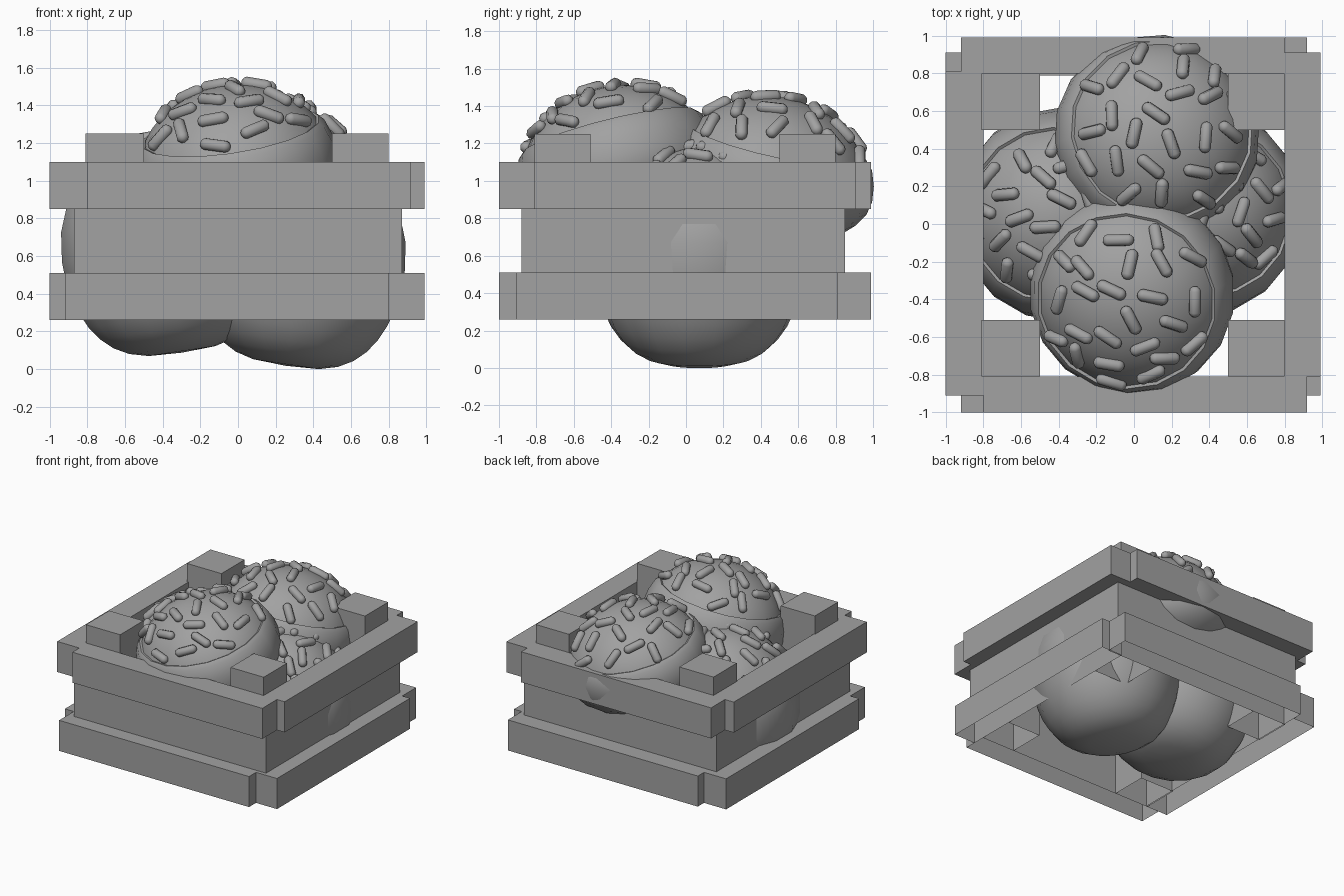
import bpy, bmesh, math, random
from mathutils import Matrix, Vector

old = bpy.data.objects.get("Cube")
if old:
    bpy.data.objects.remove(old)

grey = bpy.data.materials.new("plain_grey")
grey.use_nodes = True
colour = (0.36, 0.36, 0.36, 1)
grey.diffuse_color = colour
grey.node_tree.nodes["Principled BSDF"].inputs["Base Color"].default_value = colour


def finish(bm, name, smooth=False):
    mesh = bpy.data.meshes.new(name)
    bm.to_mesh(mesh)
    bm.free()
    mesh.materials.append(grey)
    obj = bpy.data.objects.new(name, mesh)
    bpy.context.collection.objects.link(obj)
    if smooth:
        bpy.ops.object.select_all(action='DESELECT')
        obj.select_set(True)
        bpy.context.view_layer.objects.active = obj
        bpy.ops.object.shade_smooth_by_angle(angle=math.radians(50))


# Timber block, optionally without its underside
def box(name, x, y, z, open_base=False):
    bm = bmesh.new()
    size = [b - a for a, b in (x, y, z)]
    mid = [(a + b) / 2 for a, b in (x, y, z)]
    bmesh.ops.create_cube(bm, size=1, matrix=Matrix.Translation(mid) @ Matrix.Diagonal((*size, 1)))
    if open_base:
        bm.normal_update()
        base = [f for f in bm.faces if f.normal.z < -0.9]
        bmesh.ops.delete(bm, geom=base, context='FACES_ONLY')
    finish(bm, name)


# Overlapping board rings, lapped in opposite directions
def lapped_ring(level, z, lap, open_base):
    def span(a, b, direction):
        return (a, b) if direction > 0 else (-b, -a)
    box(level + "_front_board", span(-0.8, 0.92, lap), (-1, -0.81), z, open_base)
    box(level + "_back_board", span(-0.8, 0.92, -lap), (0.8, 0.99), z, open_base)
    box(level + "_left_board", (0.8, 0.99), span(-0.81, 0.91, lap), z, open_base)
    box(level + "_right_board", (-1, -0.8), span(-0.81, 0.91, -lap), z, open_base)


lapped_ring("upper", (0.85, 1.1), 1, False)
lapped_ring("lower", (0.26, 0.51), -1, True)

# Recessed middle boards
middle = (0.51, 0.85)
box("middle_front_board", (-0.87, 0.87), (-0.88, -0.81), middle)
box("middle_back_board", (-0.87, 0.87), (0.79, 0.85), middle)
for side, x in (("right", (-0.87, -0.8)), ("left", (0.8, 0.87))):
    box("middle_" + side + "_board", x, (-0.81, 0.79), middle)

# Corner posts
for side, x in (("right", (-0.81, -0.5)), ("left", (0.5, 0.8))):
    for end, y in (("front", (-0.81, -0.51)), ("back", (0.5, 0.8))):
        box(f"{end}_{side}_post", x, y, (0.26, 1.25), True)


def lathe(name, profile, matrix, steps=18):
    bm = bmesh.new()
    verts = [bm.verts.new((r, 0, z)) for r, z in profile]
    edges = [bm.edges.new(pair) for pair in zip(verts, verts[1:])]
    bmesh.ops.spin(bm, geom=verts + edges, axis=(0, 0, 1), cent=(0, 0, 0),
                   angle=math.tau, steps=steps)
    bmesh.ops.remove_doubles(bm, verts=bm.verts, dist=0.0005)
    bm.transform(matrix)
    bmesh.ops.recalc_face_normals(bm, faces=bm.faces)
    finish(bm, name, True)


def add_sprinkle(bm, matrix):
    made = bmesh.ops.create_uvsphere(bm, u_segments=8, v_segments=7, radius=0.034)["verts"]
    for v in made:
        v.co.z += math.copysign(0.05, v.co.z)
    bmesh.ops.transform(bm, matrix=matrix, verts=made)


# Round bun: a thick-lipped shell, a dome and scattered sprinkles
def bun(name, centre, radius, up, down, taper, rim, axis, seed):
    matrix = Matrix.Translation(centre) @ Vector(axis).to_track_quat('Z', 'Y').to_matrix().to_4x4()

    def point(degrees, shrink=1.0):
        a = math.radians(degrees)
        width = max(0, math.cos(a))
        if degrees < 0:
            return (radius * width ** taper, down * math.sin(a))
        return (radius * shrink * width, up * shrink * math.sin(a))

    shell = [point(-90 + i * 10) for i in range(10)] + [point(rim / 2), point(rim)]
    shell += [point(rim + 4, 0.98), point(rim + 4, 0.94), point(rim, 0.9)]
    lathe(name + "_shell", shell, matrix)
    lathe(name + "_dome", [point(rim - 4 + i * (94 - rim) / 8, 0.95) for i in range(9)], matrix)

    rng = random.Random(seed)
    bm = bmesh.new()
    count = 25
    low = math.sin(math.radians(rim + 9))
    for i in range(count):
        s = 1 - (1 - low) * (i + 0.5) / count
        turn = i * 2.39996 + rng.uniform(-0.15, 0.15)
        c = math.sqrt(1 - s * s)
        direction = Vector((c * math.cos(turn), c * math.sin(turn), s))
        spot = Vector((direction.x * radius, direction.y * radius, direction.z * up)) * 0.965
        normal = Vector((direction.x / radius, direction.y / radius, direction.z / up))
        lay = normal.to_track_quat('Y', 'Z').to_matrix().to_4x4()
        add_sprinkle(bm, matrix @ Matrix.Translation(spot) @ lay
                     @ Matrix.Rotation(rng.uniform(0, math.pi), 4, 'Y'))
    finish(bm, name + "_sprinkles", True)


bun("front_bun", (-0.01, -0.36, 1.06), 0.55, 0.47, 0.45, 1.5, 23, (-0.15, -0.25, 1), 1)
bun("back_bun", (0.12, 0.46, 1.01), 0.55, 0.46, 0.42, 1.8, 21, (0.15, 0.22, 1), 2)
bun("right_bun", (-0.38, 0.05, 0.65), 0.57, 0.61, 0.57, 0.65, 30, (-0.15, 0, 1), 3)
bun("left_bun", (0.34, 0.07, 0.59), 0.56, 0.62, 0.58, 0.65, 30, (0.15, 0, 1), 4)
